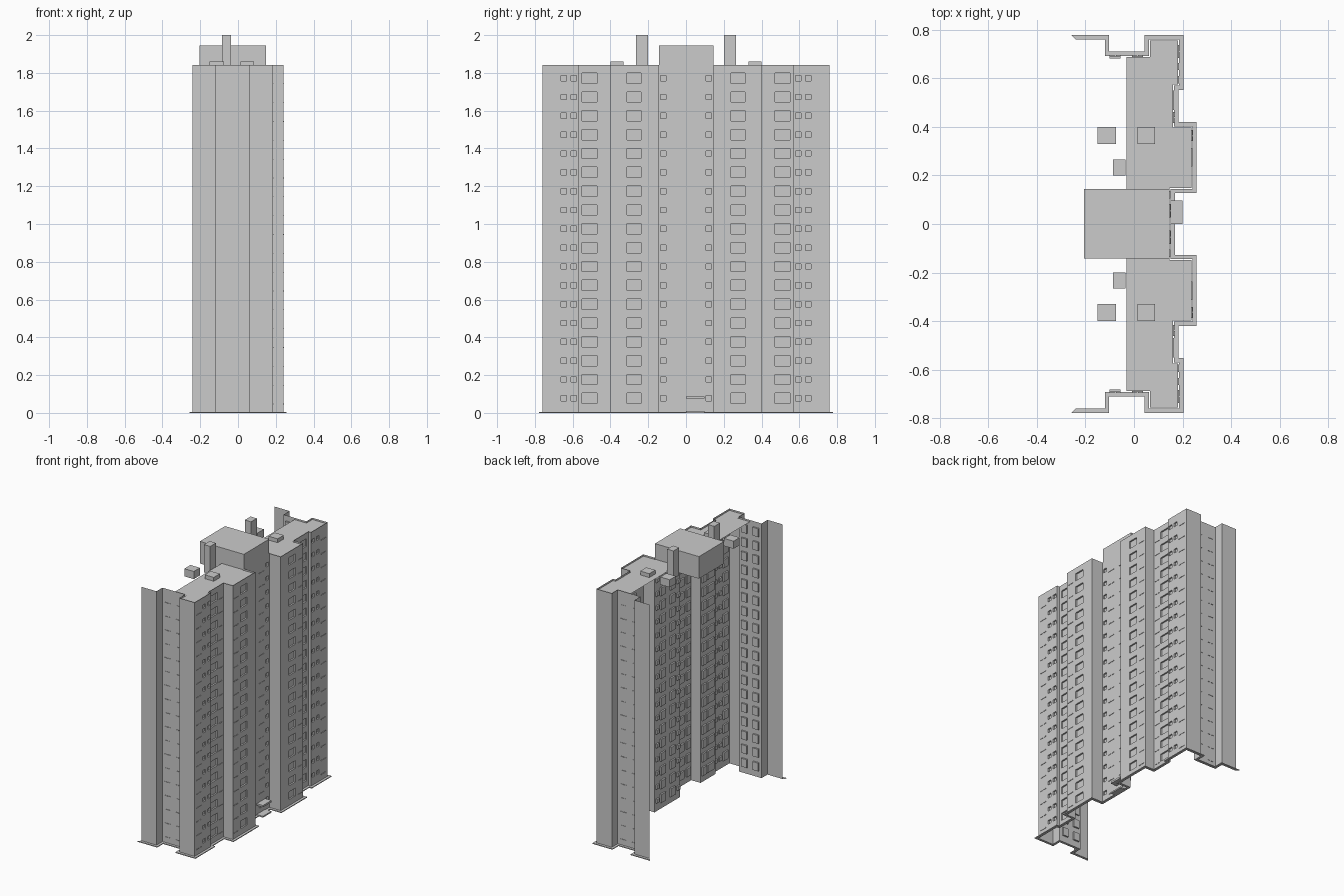
import bpy, bmesh
from mathutils import Vector

if "Cube" in bpy.data.objects:
    bpy.data.objects.remove(bpy.data.objects["Cube"])

TOP, FLOORS, PITCH, Z0 = 1.842, 18, 0.0997, 0.077
DEPTH = 0.011

# Half of the stepped facade plan, front end to the centre line (mirrored in y)
PLAN = [Vector(p) for p in [
    (-.24, -.76), (-.12, -.76), (-.12, -.692), (.062, -.692), (.062, -.76),
    (.185, -.76), (.185, -.57), (.165, -.57), (.165, -.402), (.24, -.402),
    (.24, -.145), (.15, -.145), (.15, 0)]]

# Windows per plan segment: (centre along axis, width, height, open to outside)
WINDOWS = {
    2: [(-.078, .046, .06, False), (.014, .046, .06, False)],
    5: [(-.71, .054, .06, False), (-.648, .03, .028, True), (-.594, .03, .028, True)],
    7: [(-.51, .08, .055, True), (-.438, .046, .06, False)],
    9: [(-.364, .046, .06, False), (-.275, .075, .055, True)],
    11: [(-.12, .03, .028, True), (-.055, .055, .06, False)],
}


def finish(name, bm, mirror=True):
    me = bpy.data.meshes.new(name)
    bm.to_mesh(me)
    bm.free()
    ob = bpy.data.objects.new(name, me)
    bpy.context.collection.objects.link(ob)
    if mirror:
        m = ob.modifiers.new("mirror", 'MIRROR')
        m.use_axis = (False, True, False)
    return ob


def quad(bm, *pts):
    bm.faces.new([bm.verts.new(p) for p in pts])


def add_box(bm, lo, hi):
    lo, hi = Vector(lo), Vector(hi)
    vs = bmesh.ops.create_cube(bm, size=1)["verts"]
    bmesh.ops.scale(bm, verts=vs, vec=hi - lo)
    bmesh.ops.translate(bm, verts=vs, vec=(lo + hi) / 2)


def box(name, lo, hi, mirror=True):
    bm = bmesh.new()
    add_box(bm, lo, hi)
    return finish(name, bm, mirror)


def normal(a, b):
    d = (b - a).normalized()
    return Vector((d.y, -d.x))


def offset(dist):
    """Plan moved outwards by dist with mitred right-angle corners."""
    n = [normal(a, b) for a, b in zip(PLAN, PLAN[1:])]
    mid = [p + (n[i] + n[i + 1]) * dist for i, p in enumerate(PLAN[1:-1])]
    return [PLAN[0] + Vector((-dist, -dist))] + mid + [PLAN[-1] + n[-1] * dist]


walls, pockets, sills = bmesh.new(), bmesh.new(), bmesh.new()


def panel(a, b, windows):
    """Wall sheet split into a grid, with recessed windows and thin sills."""
    d, n = (b - a).normalized(), normal(a, b)
    length = (b - a).length
    axis = 0 if abs(d.x) > .5 else 1

    def at(s, z, out=0):
        p = a + d * s + n * out
        return Vector((p.x, p.y, z))

    rects = []
    for c, w, h, is_open in windows:
        s = c - a[axis]
        for k in range(FLOORS):
            z = Z0 + k * PITCH
            rects.append((s - w / 2, s + w / 2, z - h / 2, z + h / 2, is_open))
    holes = [r for r in rects if r[4]]
    ss = sorted({0, length} | {v for r in holes for v in r[:2]})
    zs = sorted({0, TOP} | {round(v, 5) for r in holes for v in r[2:4]})
    for s0, s1 in zip(ss, ss[1:]):
        for z0, z1 in zip(zs, zs[1:]):
            cs, cz = (s0 + s1) / 2, (z0 + z1) / 2
            if not any(r[0] < cs < r[1] and r[2] < cz < r[3] for r in holes):
                quad(walls, at(s0, z0), at(s1, z0), at(s1, z1), at(s0, z1))
    for s0, s1, z0, z1, is_open in rects:
        rim = [(s0, z0), (s1, z0), (s1, z1), (s0, z1)]
        quad(pockets, *[at(s, z, -DEPTH) for s, z in rim])
        for p, q in zip(rim, rim[1:] + rim[:1]):
            quad(pockets, at(*p), at(*q), at(*q, -DEPTH), at(*p, -DEPTH))
        if not is_open:
            # pair of thin sill ledges
            m = (s0 + s1) / 2
            for u, v in ((s0, m - .003), (m + .003, s1)):
                p, q = at(u, z0 - .002), at(v, z0 + .002, .003)
                add_box(sills, [min(x) for x in zip(p, q)], [max(x) for x in zip(p, q)])


for i, (a, b) in enumerate(zip(PLAN, PLAN[1:])):
    panel(a, b, WINDOWS.get(i, []))
# Weld wall and recess sheets (recess corners stay crisp under flat shading)
bmesh.ops.remove_doubles(walls, verts=walls.verts, dist=1e-5)
bmesh.ops.remove_doubles(pockets, verts=pockets.verts, dist=1e-5)
finish("facade_walls", walls)
finish("window_recesses", pockets)
finish("window_sills", sills)

# Ground skirt following the facade
skirt = bmesh.new()
outer = offset(.018)
for i in range(len(PLAN) - 1):
    a, b, c, e = PLAN[i], PLAN[i + 1], outer[i + 1], outer[i]
    for z in (0, .006):
        quad(skirt, *[(p.x, p.y, z) for p in (a, b, c, e)])
    quad(skirt, (e.x, e.y, 0), (c.x, c.y, 0), (c.x, c.y, .006), (e.x, e.y, .006))
bmesh.ops.remove_doubles(skirt, verts=skirt.verts, dist=1e-5)
finish("ground_skirt", skirt)

# Flat roof, just inside the walls
roof = bmesh.new()
inner = offset(-.004)
pts = [Vector((-.03, inner[3].y))] + inner[3:] + [Vector((-.03, 0))]
roof.faces.new([roof.verts.new((p.x, p.y, 1.832)) for p in pts])
finish("roof", roof)

# Roof structures
box("lift_house", (-.205, -.143, 1.785), (.147, .145, 1.945), False)
box("chimney", (-.086, -.266, 1.80), (-.036, -.2, 2.0))
box("roof_vent_outer", (-.15, -.4, 1.805), (-.074, -.33, 1.86))
box("roof_vent_inner", (.014, -.4, 1.805), (.086, -.33, 1.86))

# Entrance: canopy, step and door handle
box("entrance_canopy", (.15, 0, .075), (.2, .097, .088), False)
box("entrance_step", (.15, 0, 0), (.2, .097, .01), False)
box("door_handle", (.15, .04, .042), (.155, .048, .05), False)
